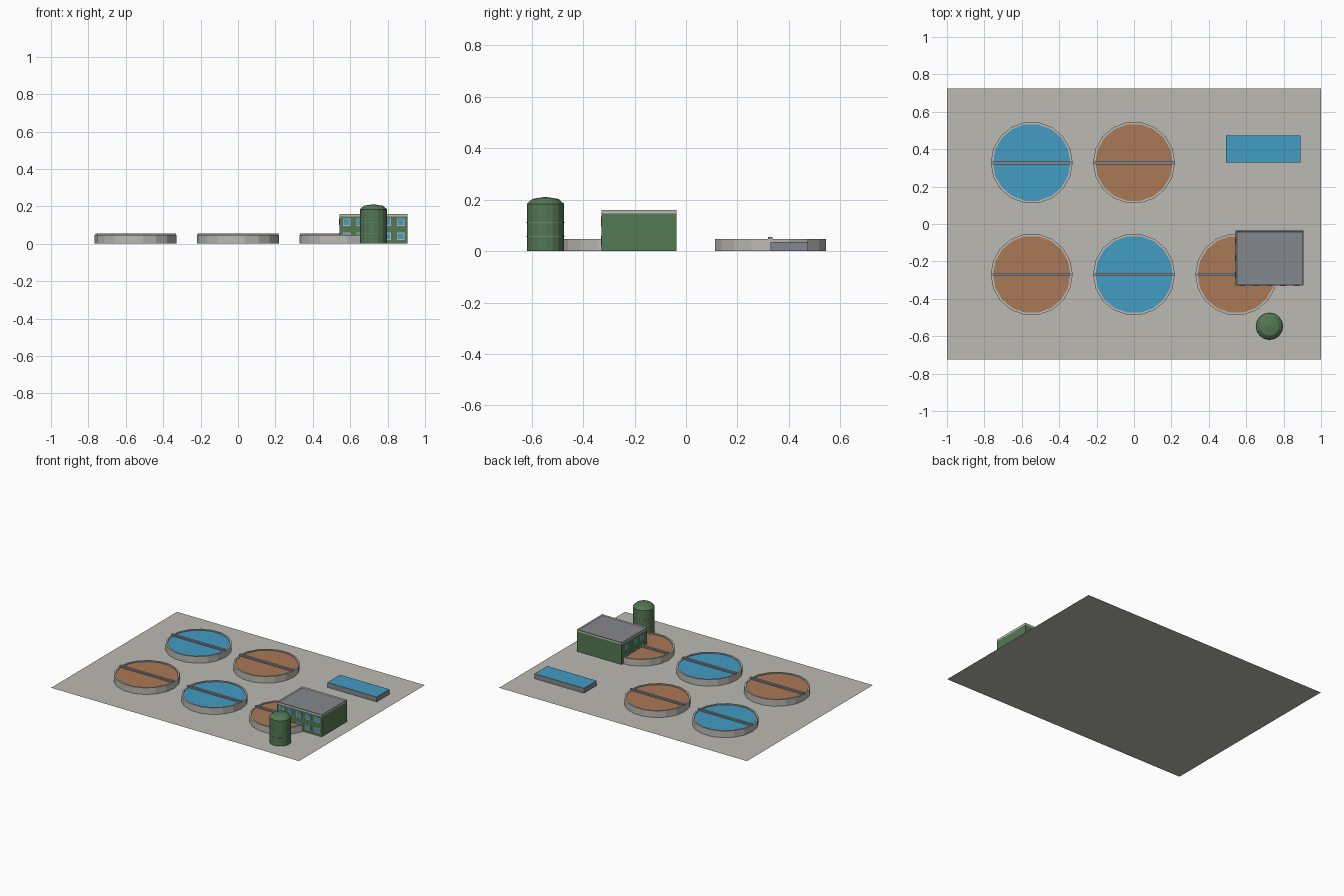
import bpy, bmesh, math

if "Cube" in bpy.data.objects:
    bpy.data.objects.remove(bpy.data.objects["Cube"])


def srgb(r, g, b):
    def lin(c):
        c /= 255
        return c / 12.92 if c <= 0.04045 else ((c + 0.055) / 1.055) ** 2.4
    return (lin(r), lin(g), lin(b), 1)


def material(name, *rgb):
    m = bpy.data.materials.new(name)
    m.diffuse_color = srgb(*rgb)
    m.use_nodes = True
    m.node_tree.nodes["Principled BSDF"].inputs["Base Color"].default_value = m.diffuse_color
    return m


CONCRETE = material("concrete", 188, 186, 178)
BLUE = material("water_blue", 66, 156, 196)
BROWN = material("sludge_brown", 170, 120, 86)
GREEN = material("wall_green", 84, 120, 84)
GREY = material("steel_grey", 132, 135, 140)
BAND = material("band_green", 112, 138, 112)


def finish(name, bm, *mats):
    me = bpy.data.meshes.new(name)
    bm.normal_update()
    bm.to_mesh(me)
    bm.free()
    for m in mats:
        me.materials.append(m)
    ob = bpy.data.objects.new(name, me)
    bpy.context.collection.objects.link(ob)
    return ob


def box(name, lo, hi, *mats, bottom=True):
    """Axis-aligned box; a second material goes on the top face."""
    bm = bmesh.new()
    bmesh.ops.create_cube(bm, size=1)
    for v in bm.verts:
        v.co = [l + (c + 0.5) * (h - l) for c, l, h in zip(v.co, lo, hi)]
    bm.normal_update()
    for f in bm.faces:
        if len(mats) > 1 and f.normal.z > 0.5:
            f.material_index = 1
    if not bottom:
        bmesh.ops.delete(bm, geom=[f for f in bm.faces if f.normal.z < -0.5],
                         context='FACES')
    return finish(name, bm, *mats)


def lathe(name, profile, sides, centre, *mats, rule=None):
    """Revolve (radius, z) points; radius 0 closes to one point."""
    bm = bmesh.new()
    rings = []
    for r, z in profile:
        n = sides if r > 0 else 1
        rings.append([bm.verts.new((centre[0] + r * math.cos(2 * math.pi * i / sides),
                                    centre[1] + r * math.sin(2 * math.pi * i / sides), z))
                      for i in range(n)])
    for k, (a, b) in enumerate(zip(rings, rings[1:])):
        for i in range(sides):
            j = (i + 1) % sides
            if len(b) == 1:
                f = bm.faces.new((a[i], a[j], b[0]))
            else:
                f = bm.faces.new((a[i], a[j], b[j], b[i]))
            if rule:
                f.material_index = rule(k)
    return finish(name, bm, *mats)


# Site slab
bm = bmesh.new()
bm.faces.new([bm.verts.new((x, y, 0)) for x, y in
              ((-1, -0.725), (1, -0.725), (1, 0.725), (-1, 0.725))])
finish("site_slab", bm, CONCRETE)

# Round settling tanks with liquid and a walkway bridge
TANKS = [(-0.547, 0.328, BLUE), (0, 0.328, BROWN), (-0.547, -0.27, BROWN),
         (0, -0.27, BLUE), (0.547, -0.27, BROWN)]
for n, (x, y, liquid) in enumerate(TANKS, 1):
    lathe(f"tank_{n}", [(0.219, 0), (0.219, 0.048), (0.207, 0.048), (0.207, 0.042), (0, 0.042)],
          18, (x, y), CONCRETE, liquid, rule=lambda k: int(k == 3))
    box(f"tank_bridge_{n}", (x - 0.216, y - 0.009, 0.044), (x + 0.216, y + 0.009, 0.055), GREY)

# Rectangular basin
box("basin", (0.492, 0.328, 0), (0.89, 0.474, 0.036), GREY, BLUE, bottom=False)

# Control building: walls, roof deck and parapet
X0, X1, Y0, Y1 = 0.544, 0.906, -0.328, -0.036
box("building_walls", (X0, Y0, 0), (X1, Y1, 0.146), GREEN, bottom=False)
bm = bmesh.new()
bmesh.ops.create_cube(bm, size=1)
for v in bm.verts:
    v.co = (X0 + (v.co.x + 0.5) * (X1 - X0), Y0 + (v.co.y + 0.5) * (Y1 - Y0),
            0.146 + (v.co.z + 0.5) * 0.014)
bm.normal_update()
top = [f for f in bm.faces if f.normal.z > 0.5]
bmesh.ops.inset_region(bm, faces=top, thickness=0.008)
top[0].material_index = 1
for v in top[0].verts:
    v.co.z -= 0.006
finish("building_roof", bm, CONCRETE, GREY)

# Windows: thin frame plates with glass, on the front and left walls
XC, YC = (X0 + X1) / 2, (Y0 + Y1) / 2
for row, z in enumerate((0.04, 0.115)):
    for part, half, depth, mat in (("frame", 0.020, 0.002, CONCRETE), ("glass", 0.016, 0.003, BLUE)):
        for i in range(5):
            x = XC + (i - 2) * 0.072
            box(f"front_window_{part}_{row}_{i}", (x - half, Y0 - depth, z - half),
                (x + half, Y0 + 0.001, z + half), mat)
        for i in range(3):
            y = YC + (i - 1) * 0.09
            box(f"side_window_{part}_{row}_{i}", (X0 - depth, y - half, z - half),
                (X0 + 0.001, y + half, z + half), mat)

# Silo with shallow dome and two hoops
SILO = (0.724, -0.547)
lathe("silo", [(0.072, 0), (0.072, 0.184), (0.051, 0.203), (0, 0.211)], 16, SILO, GREEN)
for n, z in enumerate((0.056, 0.112), 1):
    lathe(f"silo_hoop_{n}", [(0.072, z - 0.002), (0.0735, z - 0.002),
                             (0.0735, z + 0.002), (0.072, z + 0.002)], 16, SILO, BAND)
